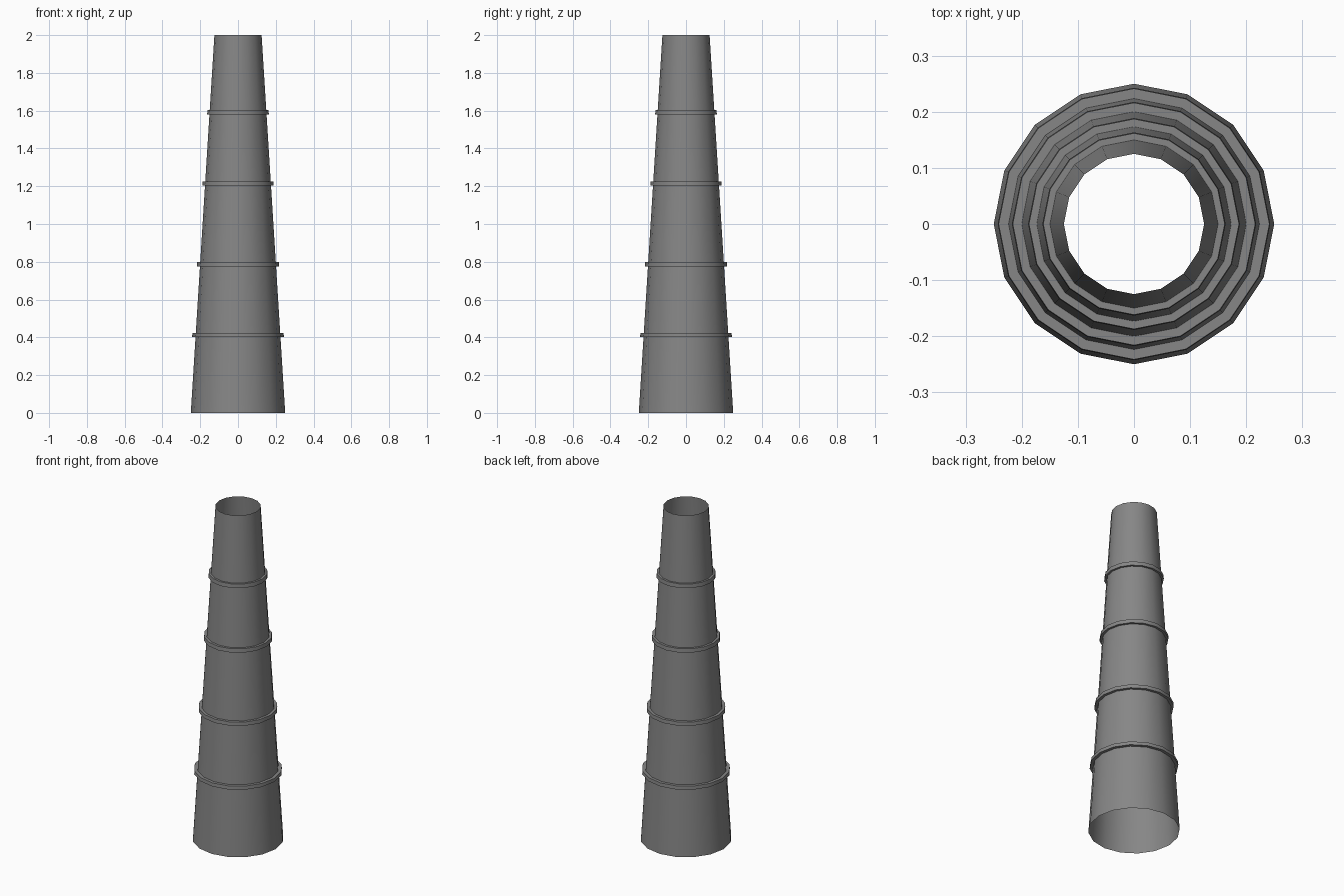
import bpy, bmesh, math

if "Cube" in bpy.data.objects:
    bpy.data.objects.remove(bpy.data.objects["Cube"])

SIDES = 16
BANDS = [(0.403, 0.424), (0.776, 0.798), (1.203, 1.226), (1.580, 1.604)]
FLARE = 1.08  # band radius relative to the wall


def wall(z):
    return 0.25 - 0.0625 * z


# Tapered profile stepping outwards at each band
profile = [(wall(0), 0)]
for low, high in BANDS:
    profile += [(wall(low), low), (wall(low) * FLARE, low),
                (wall(high) * FLARE, high), (wall(high), high)]
profile.append((wall(2), 2))

# Open-ended chimney shell, revolved round the z axis
bm = bmesh.new()
rings = []
for r, z in profile:
    rings.append([bm.verts.new((r * math.cos(a), r * math.sin(a), z))
                  for a in (2 * math.pi * i / SIDES for i in range(SIDES))])
for lower, upper in zip(rings, rings[1:]):
    for i in range(SIDES):
        j = (i + 1) % SIDES
        bm.faces.new((lower[i], lower[j], upper[j], upper[i]))

mesh = bpy.data.meshes.new("chimney_stack")
bm.to_mesh(mesh)
bm.free()
stack = bpy.data.objects.new("chimney_stack", mesh)
bpy.context.collection.objects.link(stack)

# Dark grey paint
paint = bpy.data.materials.new("dark_grey")
paint.diffuse_color = (0.24, 0.24, 0.24, 1)
paint.use_nodes = True
paint.node_tree.nodes["Principled BSDF"].inputs["Base Color"].default_value = paint.diffuse_color
mesh.materials.append(paint)

# Smooth walls, sharp band edges
bpy.context.view_layer.objects.active = stack
stack.select_set(True)
bpy.ops.object.shade_smooth_by_angle(angle=math.radians(30))
